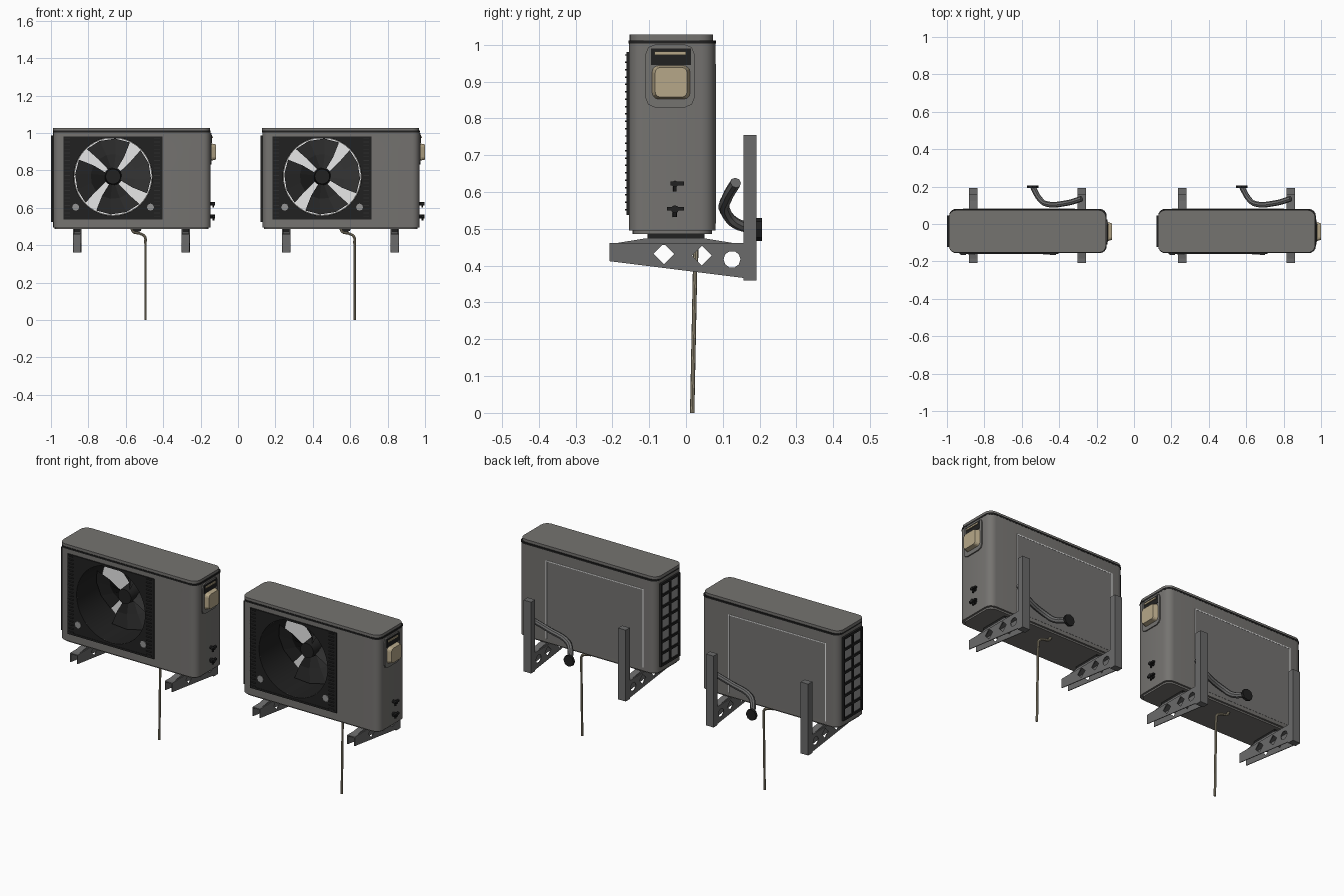
import bpy, bmesh, math
from mathutils import Matrix, Vector

if "Cube" in bpy.data.objects:
    bpy.data.objects.remove(bpy.data.objects["Cube"])

UNITS = {"right": -0.57, "left": 0.548}   # x of each unit's centre


def material(name, r, g, b):
    m = bpy.data.materials.new(name)
    m.use_nodes = True
    m.diffuse_color = (r, g, b, 1)
    m.node_tree.nodes["Principled BSDF"].inputs["Base Color"].default_value = (r, g, b, 1)
    return m


CASE = material("case grey", .178, .172, .163)
DARK = material("grille black", .015, .015, .015)
BLADE = material("blade black", .028, .028, .028)
LIGHT = material("light grey", .85, .85, .85)
MID = material("mid grey", .3, .3, .3)
TAN = material("tan plastic", .47, .39, .25)
PIPE = material("drain beige", .34, .3, .21)
STEEL = material("bracket steel", .145, .145, .145)
COIL = material("coil grey", .175, .172, .168)


def emit(name, bm, mat, smooth=False):
    """Place one part on both units."""
    bmesh.ops.recalc_face_normals(bm, faces=bm.faces)
    me = bpy.data.meshes.new(name)
    bm.to_mesh(me)
    bm.free()
    me.materials.append(mat)
    if smooth:
        me.shade_smooth()
        me.set_sharp_from_angle(angle=math.radians(35))
    for side, dx in UNITS.items():
        ob = bpy.data.objects.new(f"{side}_{name}", me)
        ob.location.x = dx
        bpy.context.collection.objects.link(ob)


def box(lo, hi, bm=None):
    bm = bm or bmesh.new()
    lo, hi = Vector(lo), Vector(hi)
    mat = Matrix.Translation((lo + hi) / 2) @ Matrix.Diagonal((hi - lo).to_4d())
    bmesh.ops.create_cube(bm, size=1, matrix=mat)
    return bm


def rod(center, axis, r, length, n=24, bm=None, caps=True, r2=None):
    bm = bm or bmesh.new()
    turn = Vector((0, 0, 1)).rotation_difference(Vector(axis)).to_matrix().to_4x4()
    bmesh.ops.create_cone(bm, cap_ends=caps, segments=n, radius1=r, radius2=r if r2 is None else r2,
                          depth=length, matrix=Matrix.Translation(center) @ turn)
    return bm


def rounded(lo, hi, axis, r, seg=4):
    """Box with the edges along one axis rounded."""
    bm = box(lo, hi)
    edges = [e for e in bm.edges if abs((e.verts[0].co - e.verts[1].co).normalized()[axis]) > .9]
    bmesh.ops.bevel(bm, geom=edges, offset=r, segments=seg, profile=.5, affect='EDGES')
    return bm


def cut(bm, tool):
    """Boolean difference of two bmeshes."""
    obs = []
    for b in (bm, tool):
        bmesh.ops.recalc_face_normals(b, faces=b.faces)
        me = bpy.data.meshes.new("temp")
        b.to_mesh(me)
        b.free()
        obs.append(bpy.data.objects.new("temp", me))
        bpy.context.collection.objects.link(obs[-1])
    mod = obs[0].modifiers.new("cut", 'BOOLEAN')
    mod.operation, mod.solver, mod.object = 'DIFFERENCE', 'EXACT', obs[1]
    out = bmesh.new()
    out.from_object(obs[0], bpy.context.evaluated_depsgraph_get())
    for o in obs:
        bpy.data.objects.remove(o)
    return out


def tube(name, points, r, mat):
    """Round hose along a smoothed path."""
    cu = bpy.data.curves.new(name, 'CURVE')
    cu.dimensions, cu.bevel_depth, cu.bevel_resolution, cu.use_fill_caps = '3D', r, 2, True
    cu.resolution_u = 5
    sp = cu.splines.new('BEZIER')
    sp.bezier_points.add(len(points) - 1)
    for p, co in zip(sp.bezier_points, points):
        p.co = co
        p.handle_left_type = p.handle_right_type = 'AUTO'
    ob = bpy.data.objects.new("temp", cu)
    bpy.context.collection.objects.link(ob)
    bm = bmesh.new()
    bm.from_mesh(ob.evaluated_get(bpy.context.evaluated_depsgraph_get()).to_mesh())
    bpy.data.objects.remove(ob)
    emit(name, bm, mat, True)


FAN = Vector((-.098, 0, .767))
R = .21


def bore():
    return rod(FAN + Vector((0, -.1, 0)), (0, 1, 0), R, .34, 40)


# Casing, lid and base
emit("case", cut(rounded((-.418, -.155, .495), (.423, .08, 1.008), 2, .038), bore()), CASE, True)
emit("lid_seam", rounded((-.419, -.156, 1.003), (.424, .081, 1.012), 2, .038), DARK, True)
emit("lid", rounded((-.42, -.153, 1.012), (.42, .074, 1.027), 2, .038), CASE, True)
emit("base_tray", rounded((-.41, -.145, .486), (.413, .07, .497), 2, .038), CASE, True)

# Fan housing, hub and blades
emit("fan_panel", cut(box((-.363, -.159, .537), (.167, -.152, .98)), bore()), DARK)
emit("fan_shroud", rod(FAN + Vector((0, -.048, 0)), (0, 1, 0), R - .001, .216, 40, caps=False), DARK, True)
emit("fan_backing", rod(FAN + Vector((0, .062, 0)), (0, 1, 0), R - .002, .004, 40), LIGHT)
emit("fan_hub", rod(FAN + Vector((0, .005, 0)), (0, -1, 0), .048, .09, 20, r2=.04), DARK, True)
bm = bmesh.new()
for k in range(4):
    rows = []
    for r, wide in ((.035, 56), (.12, 70), (.203, 70)):
        row = []
        for t in (-.5, -.17, .17, .5):
            a = math.radians(k * 90 + 2 + t * wide + (r - .035) * 40)
            row.append(bm.verts.new(FAN + Vector((r * math.cos(a), .015 + t * .07, r * math.sin(a)))))
        rows.append(row)
    for a, b in zip(rows, rows[1:]):
        for i in range(3):
            bm.faces.new((a[i], a[i + 1], b[i + 1], b[i]))
emit("fan_blades", bm, BLADE)

# Grille frame and rib ends
bm = bmesh.new()
for x in (-.363, .157):
    box((x, -.161, .537), (x + .01, -.156, .98), bm)
for z in (.537, .97):
    box((-.363, -.161, z), (.167, -.156, z + .01), bm)
emit("grille_frame", bm, DARK)
bm = bmesh.new()
for i in range(22):
    for x in (-.358, .122):
        box((x, -.166, .55 + i * .02), (x + .03, -.158, .554 + i * .02), bm)
emit("grille_ribs", bm, BLADE)
bm = bmesh.new()
for x in (-.2, .2):
    rod((FAN.x + x, -.16, .603), (0, 1, 0), .019, .004, 8, bm)
emit("panel_studs", bm, MID)

# Rear coil panel with pale edging
emit("coil_panel", box((-.34, .074, .515), (.25, .081, .945)), COIL)
bm = bmesh.new()
for x in (-.344, .248):
    box((x, .076, .515), (x + .006, .082, .945), bm)
box((-.344, .076, .943), (.254, .082, .948), bm)
emit("coil_edging", bm, LIGHT)

# Side lattice
emit("lattice_backing", box((-.422, -.118, .53), (-.415, .043, .985)), MID)
bm = bmesh.new()
for i in range(8):
    box((-.429, -.12, .525 + i * .064), (-.418, .045, .538 + i * .064), bm)
for y in (-.122, -.044, .034):
    box((-.429, y, .525), (-.418, y + .012, .986), bm)
emit("lattice_bars", bm, DARK)

# Side service cover
emit("cover_frame", rounded((.415, -.11, .83), (.429, .023, 1.0), 0, .025, 2), CASE)
emit("cover_recess", box((.42, -.095, .945), (.431, .013, .99)), DARK)
emit("cover_slot", box((.42, -.085, .972), (.436, 0, .981)), TAN)
bm = rounded((.42, -.095, .85), (.452, .014, .945), 0, .018, 3)
for v in bm.verts:
    if v.co.x > .44:
        v.co.y = -.04 + (v.co.y + .04) * .8
        v.co.z = .9 + (v.co.z - .9) * .85
emit("cover_grip", bm, TAN)

# Service valves
bm = bmesh.new()
for z, s in ((.622, .8), (.553, 1)):
    rod((.43, -.03, z), (1, 0, 0), .011 * s, .036, 8, bm)
    box((.434, -.052 * s, z - .004), (.446, -.005, z + .006), bm)
    rod((.438, -.03, z - .008), (0, 0, 1), .006 * s, .026, 6, bm)
emit("valves", bm, DARK)

# Wall brackets and feet
for side, x in (("right", -.29), ("left", .29)):
    bm = bmesh.new()
    outline = [(-.208, .412), (-.208, .46), (.16, .46), (.16, .366)]
    for dx in (-.023, .019):
        f = bm.faces.new([bm.verts.new((x + dx, y, z)) for y, z in outline])
        ext = bmesh.ops.extrude_face_region(bm, geom=[f])["geom"]
        bmesh.ops.translate(bm, vec=(.004, 0, 0), verts=[v for v in ext if isinstance(v, bmesh.types.BMVert)])
    holes = bmesh.new()
    for y, z, r, n in ((-.06, .432, .028, 4), (.043, .427, .027, 4), (.125, .417, .023, 10)):
        rod((x, y, z), (1, 0, 0), r, .1, n, holes)
    emit(side + "_bracket_sides", cut(bm, holes), STEEL)
    bm = box((x - .023, -.208, .456), (x + .023, .16, .462))
    box((x - .023, .156, .36), (x + .023, .192, .755), bm)
    emit(side + "_bracket_arm", bm, STEEL)
    # Sloped foot plate and rubber pad
    bm = box((x - .018, -.19, .461), (x + .018, .13, .474))
    for v in bm.verts:
        if v.co.z > .47:
            v.co.y = -.03 + (v.co.y + .03) * .5
    emit(side + "_foot", bm, STEEL)
    emit(side + "_foot_pad", box((x - .018, -.105, .473), (x + .018, .05, .488)), DARK)

# Hose, wall flange and drain
tube("hose", [(.29, .135, .625), (.21, .112, .585), (.1, .108, .545), (.065, .135, .515), (.03, .195, .5)], .015, STEEL)
emit("hose_flange", rod((.028, .199, .498), (0, 1, 0), .031, .014, 8), DARK)
tube("drain_elbow", [(0, .03, .488), (.012, .029, .47), (.045, .028, .462), (.072, .027, .445), (.075, .026, .41)],
     .007, PIPE)
emit("drain_pipe", rod((.076, .021, .21), (0, .02, 1), .006, .42, 8), PIPE, True)
